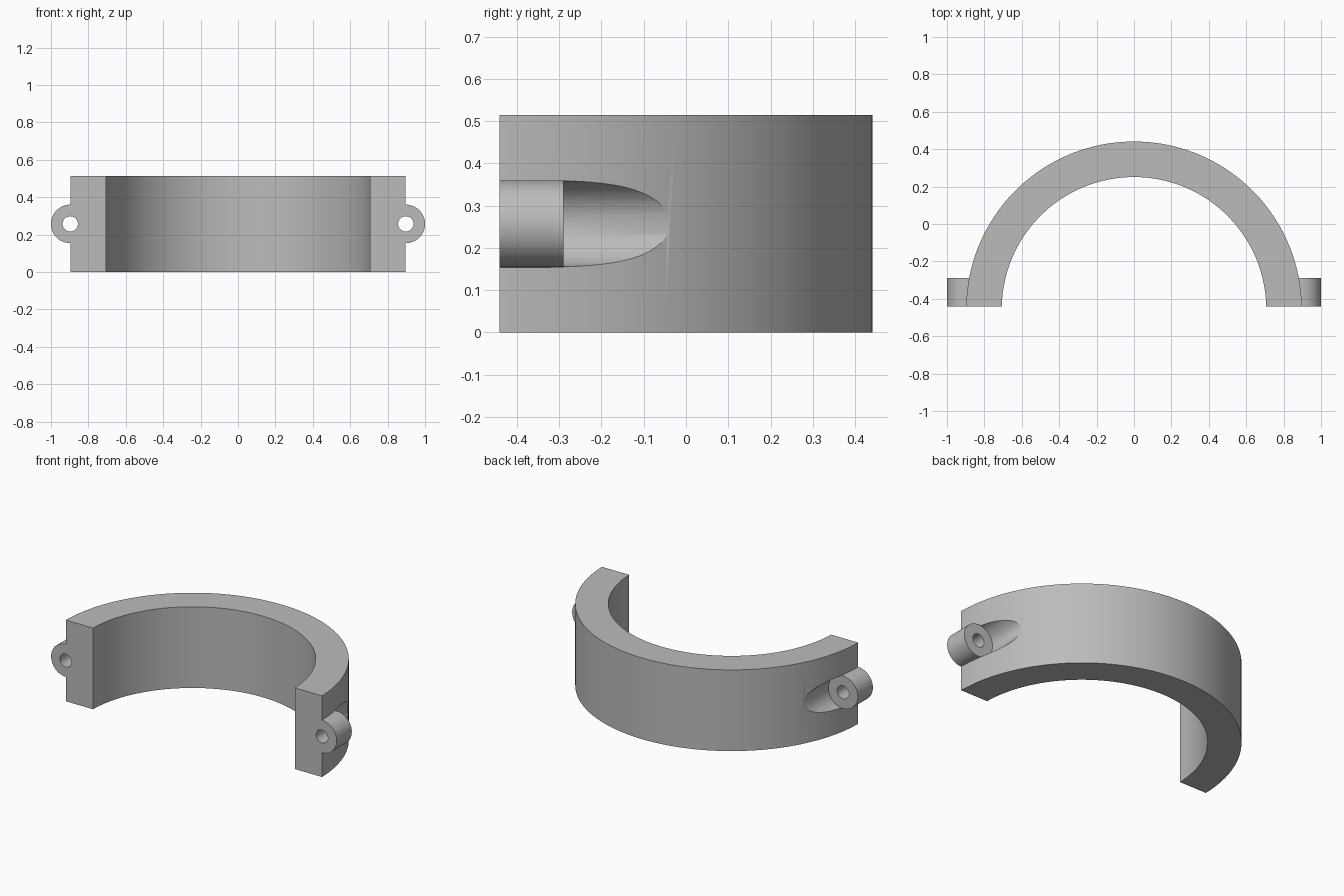
import bpy, bmesh, math
from mathutils import Matrix, Vector

old = bpy.data.objects.get("Cube")
if old:
    bpy.data.objects.remove(old, do_unlink=True)

# Main dimensions
HEIGHT, OUTER, INNER = 0.514, 0.897, 0.707
FRONT = -0.441
CENTRE_Y = -FRONT - OUTER
LUG_X, LUG_R, HOLE_R, LUG_BACK = 0.897, 0.103, 0.041, -0.29

grey = bpy.data.materials.new("plain grey")
grey.use_nodes = True
colour = (0.5, 0.5, 0.5, 1)
grey.diffuse_color = colour
grey.node_tree.nodes["Principled BSDF"].inputs["Base Color"].default_value = colour


def add_object(name, bm):
    bmesh.ops.recalc_face_normals(bm, faces=bm.faces)
    mesh = bpy.data.meshes.new(name)
    bm.to_mesh(mesh)
    bm.free()
    mesh.materials.append(grey)
    obj = bpy.data.objects.new(name, mesh)
    bpy.context.collection.objects.link(obj)
    return obj


def arc(radius, steps=96):
    start = math.asin((FRONT - CENTRE_Y) / radius)
    for i in range(steps + 1):
        a = start + (math.pi - 2 * start) * i / steps
        yield Vector((radius * math.cos(a), CENTRE_Y + radius * math.sin(a), 0))


def rod(name, x, radius, y0, y1):
    """Cylinder lying along y at the mid height of the ring."""
    bm = bmesh.new()
    place = Matrix.Translation((x, (y0 + y1) / 2, HEIGHT / 2)) @ Matrix.Rotation(math.pi / 2, 4, 'X')
    bmesh.ops.create_cone(bm, cap_ends=True, segments=64, radius1=radius,
                          radius2=radius, depth=y1 - y0, matrix=place)
    return add_object(name, bm)


def combine(target, tool, operation):
    mod = target.modifiers.new(operation.lower(), 'BOOLEAN')
    mod.operation, mod.solver, mod.object = operation, 'EXACT', tool
    tool.hide_render = True
    bpy.context.view_layer.objects.active = target
    bpy.ops.object.modifier_apply(modifier=mod.name)
    bpy.data.objects.remove(tool, do_unlink=True)


# Half ring body
bm = bmesh.new()
outline = list(arc(OUTER)) + list(arc(INNER))[::-1]
face = bm.faces.new([bm.verts.new(p) for p in outline])
lifted = bmesh.ops.extrude_face_region(bm, geom=[face], use_keep_orig=True)
top = [v for v in lifted["geom"] if isinstance(v, bmesh.types.BMVert)]
bmesh.ops.translate(bm, verts=top, vec=(0, 0, HEIGHT))
clamp = add_object("half_ring_clamp", bm)

# Bolt lug on each end, with clearance groove behind it and a through hole
for side in (1, -1):
    x = side * LUG_X
    combine(clamp, rod("groove_cutter", x, LUG_R, LUG_BACK, 0.2), 'DIFFERENCE')
    combine(clamp, rod("lug", x, LUG_R, FRONT, LUG_BACK), 'UNION')
    combine(clamp, rod("hole_cutter", x, HOLE_R, FRONT - 0.1, LUG_BACK + 0.1), 'DIFFERENCE')

# Smooth curved walls, sharp rims
bpy.ops.object.select_all(action='DESELECT')
clamp.select_set(True)
bpy.context.view_layer.objects.active = clamp
bpy.ops.object.shade_smooth_by_angle(angle=math.radians(30))
